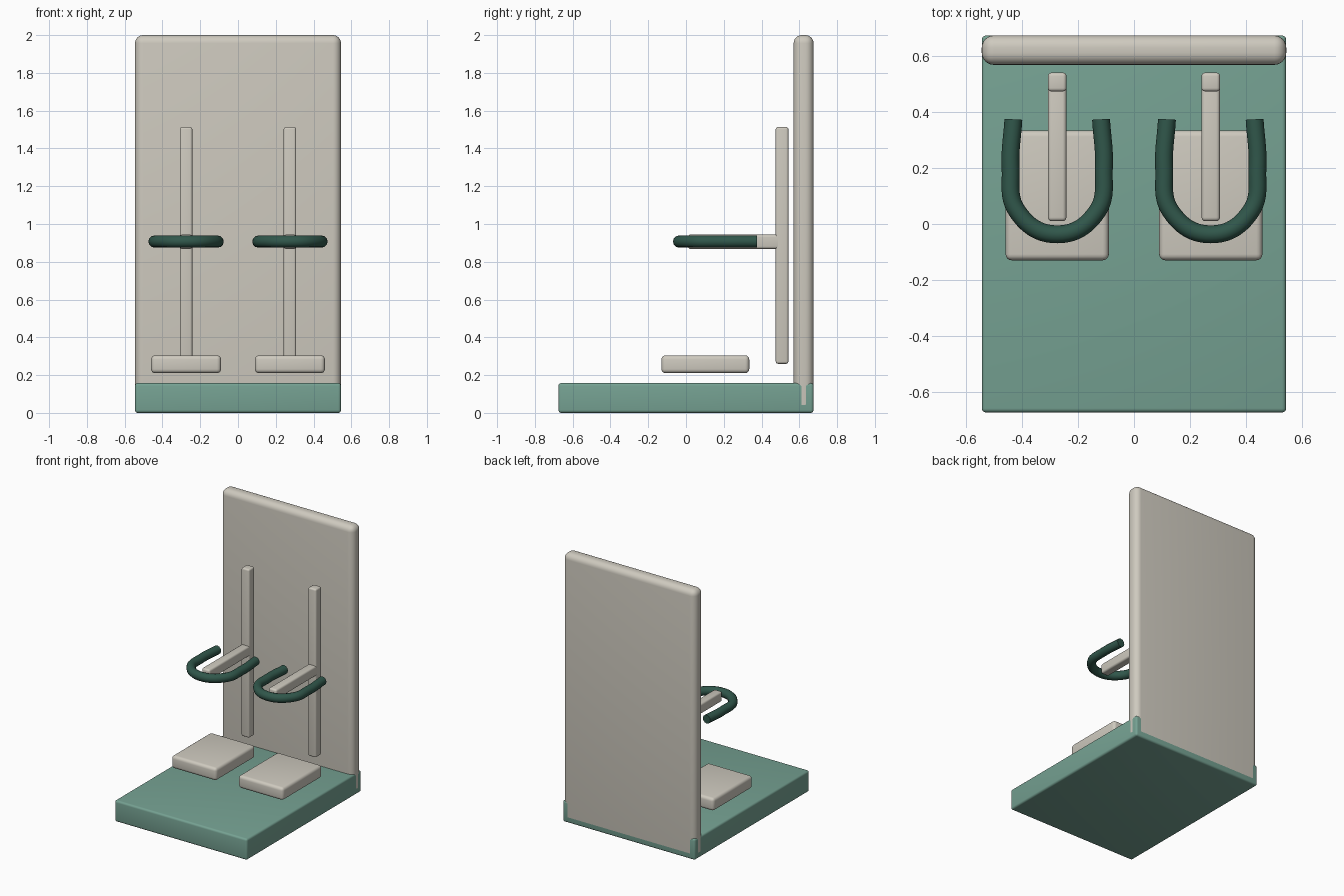
import bpy
import math

cube = bpy.data.objects.get("Cube")
if cube:
    bpy.data.objects.remove(cube, do_unlink=True)


def make_material(name, rgb):
    mat = bpy.data.materials.new(name)
    mat.use_nodes = True
    colour = (*rgb, 1.0)
    mat.diffuse_color = colour
    mat.node_tree.nodes["Principled BSDF"].inputs["Base Color"].default_value = colour
    return mat


cream = make_material("cream", (0.62, 0.59, 0.52))
sage = make_material("sage green", (0.18, 0.36, 0.29))
dark_green = make_material("dark green", (0.03, 0.095, 0.07))


def smooth(obj):
    bpy.ops.object.select_all(action="DESELECT")
    obj.select_set(True)
    bpy.context.view_layer.objects.active = obj
    bpy.ops.object.shade_smooth_by_angle(angle=math.radians(35))


def rounded_box(name, xs, ys, zs, bevel, mat, segments=4):
    """Box between the given limits with rounded edges."""
    spans = (xs, ys, zs)
    bpy.ops.mesh.primitive_cube_add(size=1, location=[(a + b) / 2 for a, b in spans])
    obj = bpy.context.object
    obj.name = name
    obj.scale = [b - a for a, b in spans]
    bpy.ops.object.transform_apply(location=False, rotation=False, scale=True)
    mod = obj.modifiers.new("rounding", "BEVEL")
    mod.width = bevel
    mod.segments = segments
    bpy.ops.object.modifier_apply(modifier=mod.name)
    obj.data.materials.append(mat)
    smooth(obj)
    return obj


def padded_handle(name, x, z, radius, mat):
    """U-shaped tube opening towards the back."""
    half = [(0.157, 0.375), (0.167, 0.2), (0.143, 0.045)]
    path = [(-px, py) for px, py in half] + [(0, -0.037)] + half[::-1]
    curve = bpy.data.curves.new(name, "CURVE")
    curve.dimensions = "3D"
    curve.bevel_depth = radius
    curve.bevel_resolution = 4
    curve.resolution_u = 10
    curve.use_fill_caps = True
    spline = curve.splines.new("BEZIER")
    spline.bezier_points.add(len(path) - 1)
    for point, (px, py) in zip(spline.bezier_points, path):
        point.co = (px, py, 0)
        point.handle_left_type = point.handle_right_type = "AUTO"
    obj = bpy.data.objects.new(name, curve)
    obj.location = (x, 0, z)
    bpy.context.collection.objects.link(obj)
    bpy.ops.object.select_all(action="DESELECT")
    obj.select_set(True)
    bpy.context.view_layer.objects.active = obj
    bpy.ops.object.convert(target="MESH")
    obj = bpy.context.object
    obj.data.materials.append(mat)
    smooth(obj)


# Platform and upright panel set into its back edge
rounded_box("base_platform", (-0.545, 0.545), (-0.675, 0.675), (0, 0.158), 0.015, sage)
rounded_box("back_panel", (-0.5453, 0.5453), (0.57, 0.6753), (0.002, 2), 0.043, cream, 6)

# Two matching stations
for side, x in (("right", -0.275), ("left", 0.275)):
    bar = (x - 0.033, x + 0.033)
    rounded_box(side + "_rail", bar, (0.475, 0.542), (0.26, 1.513), 0.012, cream)
    rounded_box(side + "_arm", bar, (0.01, 0.5), (0.868, 0.944), 0.014, cream)
    rounded_box(side + "_seat", (x - 0.185, x + 0.185), (-0.13, 0.335), (0.21, 0.305), 0.022, cream)
    padded_handle(side + "_handle", x, 0.907, 0.032, dark_green)
